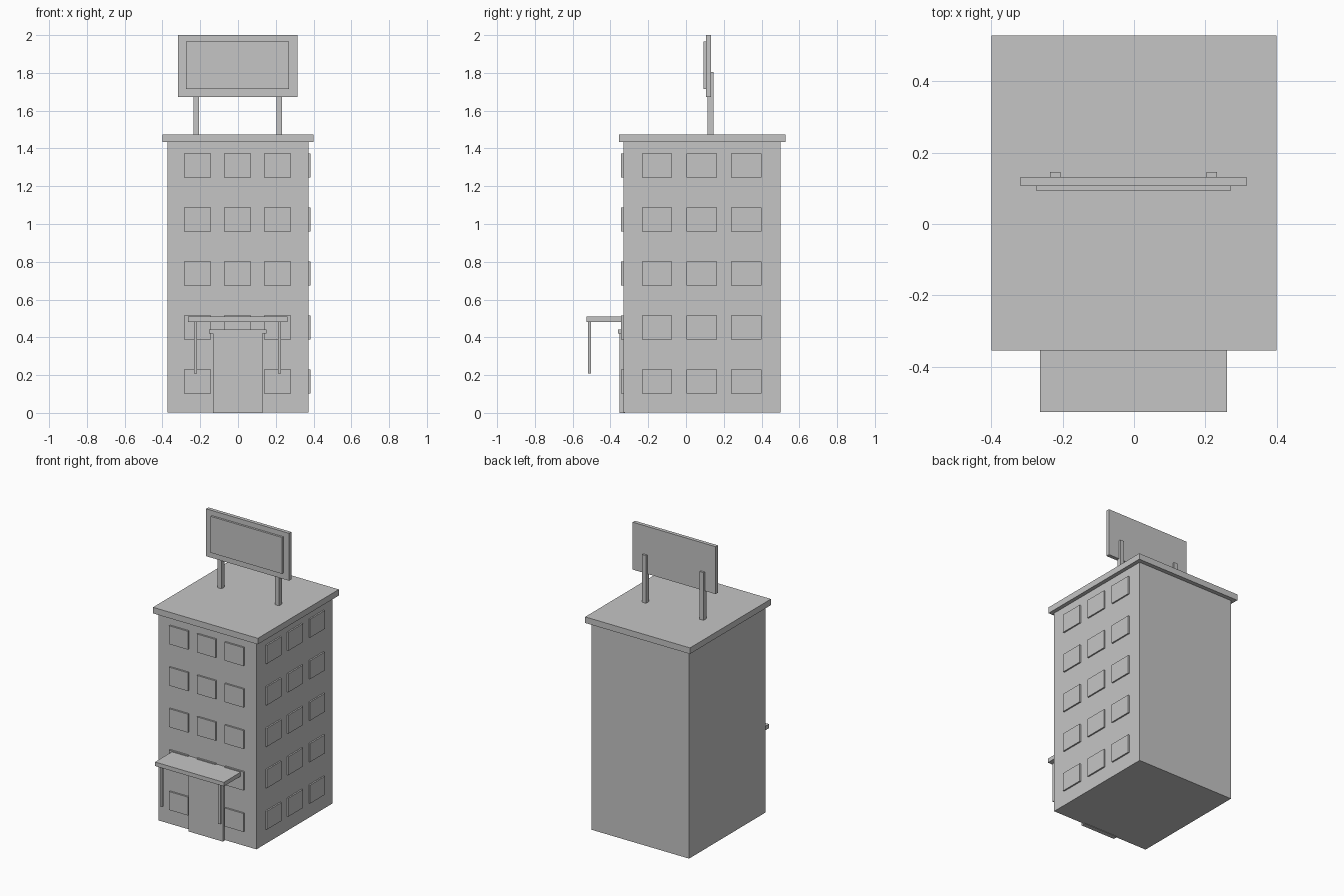
import bpy
import bmesh
from mathutils import Vector

cube = bpy.data.objects.get("Cube")
if cube:
    bpy.data.objects.remove(cube, do_unlink=True)

# Single flat colour
grey = bpy.data.materials.new("plain_grey")
grey.use_nodes = True
COLOUR = (0.56, 0.56, 0.56, 1)
grey.diffuse_color = COLOUR
grey.node_tree.nodes["Principled BSDF"].inputs["Base Color"].default_value = COLOUR


def box(name, x, y, z):
    """Add a box spanning the (low, high) pair on each axis."""
    low, high = (Vector(c) for c in zip(x, y, z))
    centre, size = (low + high) / 2, high - low
    bm = bmesh.new()
    bmesh.ops.create_cube(bm, size=1)
    bmesh.ops.scale(bm, vec=size, verts=bm.verts)
    mesh = bpy.data.meshes.new(name)
    bm.to_mesh(mesh)
    bm.free()
    mesh.materials.append(grey)
    ob = bpy.data.objects.new(name, mesh)
    ob.location = centre
    bpy.context.scene.collection.objects.link(ob)
    return ob


def span(centre, width):
    return (centre - width / 2, centre + width / 2)


SIDE, FRONT, BACK = 0.373, -0.332, 0.499
ROOF = 1.475

# Tower block and overhanging roof slab
box("building_body", (-SIDE, SIDE), (FRONT, BACK), (0.003, 1.433))
box("roof_slab", (-0.4, 0.4), (-0.355, 0.528), (1.433, ROOF))

# Windows on the front and on the left wall
for floor in range(5):
    z = span(0.167 + 0.286 * floor, 0.127)
    for col in range(3):
        if floor or col != 1:  # the door takes this place
            box("front_window", span(-0.214 + 0.212 * col, 0.143),
                (FRONT - 0.012, FRONT + 0.01), z)
        box("side_window", (SIDE - 0.01, SIDE + 0.01),
            span(-0.153 + 0.236 * col, 0.16), z)

# Entrance
box("door", (-0.132, 0.131), (-0.353, FRONT + 0.01), (0, 0.421))
box("door_lintel", (-0.153, 0.15), (-0.36, FRONT + 0.01), (0.421, 0.442))
box("canopy", (-0.264, 0.261), (-0.527, FRONT + 0.01), (0.482, 0.51))
for x in (-0.225, 0.22):
    box("canopy_post", span(x, 0.016), (-0.519, -0.503), (0.208, 0.482))

# Rooftop billboard
box("billboard_frame", (-0.318, 0.315), (0.107, 0.132), (1.673, 2.0))
box("billboard_panel", (-0.274, 0.271), (0.093, 0.107), (1.714, 1.965))
for x in (-0.221, 0.218):
    box("billboard_post", span(x, 0.03), (0.115, 0.146), (ROOF, 1.804))
